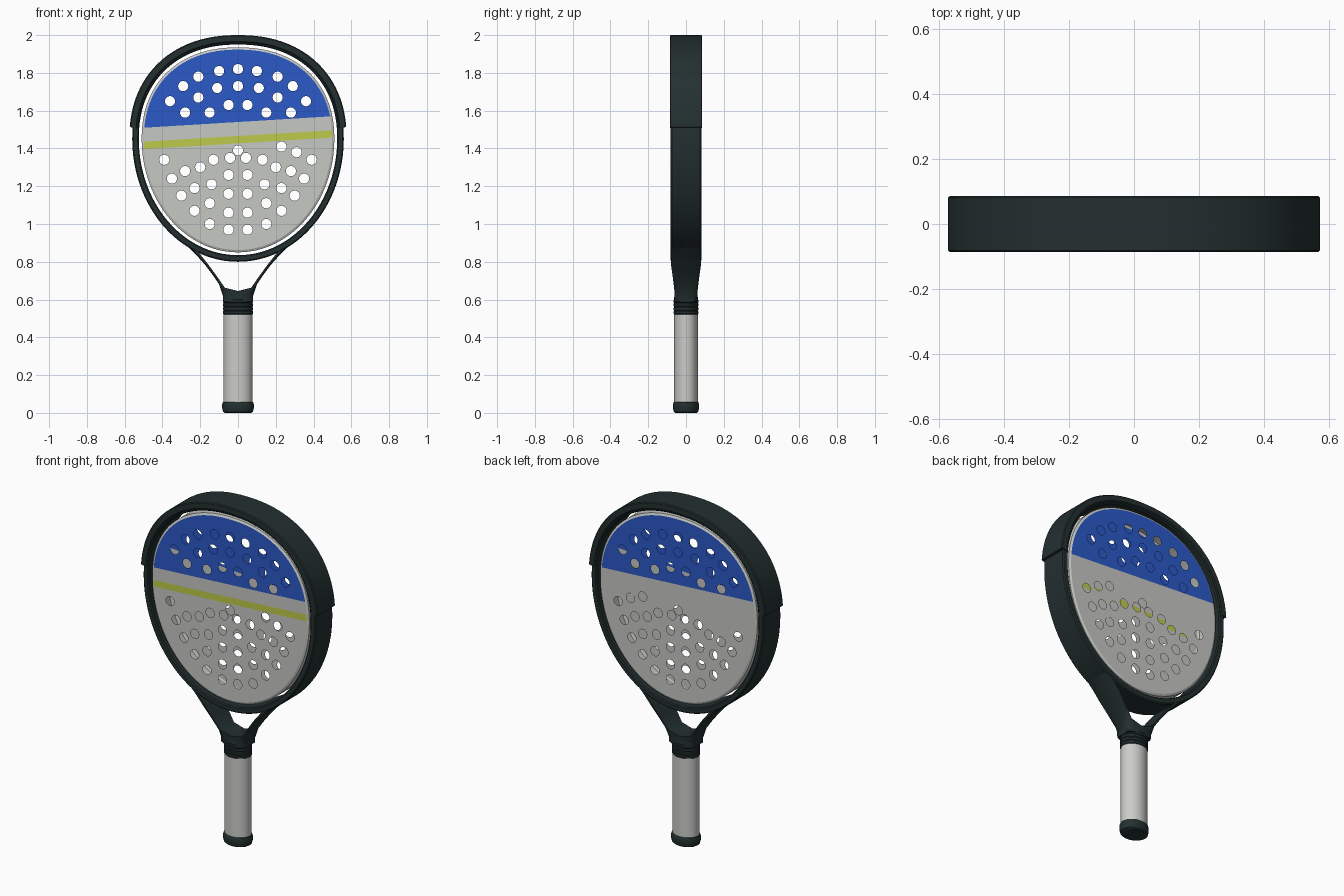
import bpy, bmesh
from math import sin, cos, pi, radians

cube = bpy.data.objects.get("Cube")
if cube:
    bpy.data.objects.remove(cube)


def material(name, rgb):
    m = bpy.data.materials.new(name)
    m.use_nodes = True
    m.diffuse_color = (*rgb, 1)
    m.node_tree.nodes["Principled BSDF"].inputs["Base Color"].default_value = (*rgb, 1)
    return m


DARK = material("dark green black", (.017, .029, .029))
GREY = material("light grey", (.565, .578, .552))
BLUE = material("blue", (.025, .102, .578))
LIME = material("lime yellow", (.515, .597, .07))
WHITE = material("grip white", (.6, .61, .58))


def finish(name, bm, mats, angle=35):
    mesh = bpy.data.meshes.new(name)
    bm.to_mesh(mesh)
    bm.free()
    for m in mats:
        mesh.materials.append(m)
    mesh.shade_smooth()
    mesh.set_sharp_from_angle(angle=radians(angle))
    obj = bpy.data.objects.new(name, mesh)
    bpy.context.collection.objects.link(obj)
    return obj


def skin(name, rings, mat, ring_closed=True, loop=False, caps=False, angle=35):
    """Join a row of equal point rings with quads."""
    bm = bmesh.new()
    rows = [[bm.verts.new(p) for p in ring] for ring in rings]
    n = len(rows[0])
    pairs = list(zip(rows, rows[1:])) + ([(rows[-1], rows[0])] if loop else [])
    for a, b in pairs:
        for i in range(n if ring_closed else n - 1):
            j = (i + 1) % n
            bm.faces.new((a[i], a[j], b[j], b[i]))
    if caps:
        bm.faces.new(rows[0])
        bm.faces.new(rows[-1])
    bmesh.ops.recalc_face_normals(bm, faces=bm.faces[:])
    return finish(name, bm, [mat], angle)


# Egg outline of the head, grown outward by t
MID = 1.45
SEG = 128


def egg(angle, t, y):
    c, s = cos(angle), sin(angle)
    p = 0.9 if s > 0 else 1
    height = (.485 if s > 0 else .6) + t
    x = (.51 + t) * abs(c) ** p * (1 if c > 0 else -1)
    z = height * abs(s) ** p * (1 if s > 0 else -1)
    return (x, y, MID + z)


def band(name, profile, mat, start=0, end=2 * pi, full=True, closed=True):
    count = SEG if full else SEG // 2
    steps = count if full else count + 1
    angles = [start + (end - start) * i / count for i in range(steps)]
    rings = [[egg(a, t, y) for t, y in profile] for a in angles]
    return skin(name, rings, mat, ring_closed=closed, loop=full, caps=not full)


def box_profile(t0, t1, d, b):
    """Chamfered cross-section of a band."""
    half = [(t0, d - b), (t0 + b, d), (t1 - b, d), (t1, d - b)]
    return half + [(t, -y) for t, y in reversed(half)]


band("frame", box_profile(.015, .05, .081, .006), DARK)
band("bumper_guard", box_profile(.026, .065, .086, .005), DARK, .09, pi - .09, full=False)

# Hollow face: rim wall plus a drilled sheet on either side
RIM, DEPTH = .012, .073
band("face_rim", [(-RIM, DEPTH), (0, DEPTH - .006), (0, .006 - DEPTH), (-RIM, -DEPTH)],
     GREY, closed=False)

MIRRORED = [
    (.1, 1.81), (.21, 1.78), (.29, 1.73), (.36, 1.65),
    (.11, 1.72), (.21, 1.67), (.28, 1.59), (.05, 1.63), (.15, 1.59),
    (.39, 1.34), (.042, 1.35), (.13, 1.34), (.2, 1.3), (.28, 1.28), (.35, 1.24),
    (.05, 1.26), (.14, 1.21), (.23, 1.19), (.3, 1.15),
    (.05, 1.16), (.15, 1.11), (.23, 1.07), (.05, 1.06), (.15, 1), (.05, .97)]
SINGLE = [(0, 1.82), (0, 1.73), (0, 1.39), (.31, 1.38), (.23, 1.41)]
HOLES = SINGLE + [(s * x, z) for x, z in MIRRORED for s in (1, -1)]
HOLE_R = .027
SLOPE = .061
BLUE_EDGE, LIME_TOP, LIME_LOW = 1.54, 1.466, 1.427


def face_sheet(name, side):
    y = side * DEPTH
    slope = -side * SLOPE
    bm = bmesh.new()

    def add_loop(points):
        verts = [bm.verts.new(p) for p in points]
        for i, v in enumerate(verts):
            bm.edges.new((v, verts[i - 1]))

    add_loop([egg(2 * pi * i / SEG, -RIM, y) for i in range(SEG)])
    for hx, hz in HOLES:
        add_loop([(hx + HOLE_R * cos(pi * k / 10), y, hz + HOLE_R * sin(pi * k / 10))
                  for k in range(20)])
    bmesh.ops.triangle_fill(bm, use_beauty=True, edges=bm.edges[:], normal=(0, side, 0))
    # Slanted colour boundaries
    for level in (BLUE_EDGE, LIME_TOP, LIME_LOW):
        bmesh.ops.bisect_plane(bm, geom=bm.verts[:] + bm.edges[:] + bm.faces[:],
                               plane_co=(0, y, level), plane_no=(-slope, 0, 1))
    bm.normal_update()
    for f in bm.faces:
        if f.normal.y * side < 0:
            f.normal_flip()
        c = f.calc_center_median()
        h = c.z - slope * c.x
        if h > BLUE_EDGE:
            f.material_index = 1
        elif side < 0 and LIME_LOW < h < LIME_TOP:
            f.material_index = 2
    finish(name, bm, [GREY, BLUE, LIME])


face_sheet("front_face", -1)
face_sheet("back_face", 1)

# Throat arms: outer x, z, inner x, z, half depth
ARM = [(.078, .59, 0, .59, .06), (.08, .62, 0, .645, .06), (.1, .68, .07, .663, .063),
       (.13, .725, .113, .725, .071), (.175, .785, .162, .792, .08),
       (.22, .835, .205, .845, .08), (.275, .89, .255, .9, .08)]
SECTION = [(1, -1), (.35, -1), (0, -.75), (0, .75), (.35, 1), (1, 1)]
for label, s in (("left", 1), ("right", -1)):
    rings = [[(s * (ox + (ix - ox) * u), d * v, oz + (iz - oz) * u) for u, v in SECTION]
             for ox, oz, ix, iz, d in ARM]
    skin(label + "_throat_arm", rings, DARK, caps=True, angle=50)


# Handle parts with an oval section
def oval(name, profile, mat):
    n = 40
    rings = [[(r * cos(2 * pi * i / n), .82 * r * sin(2 * pi * i / n), z) for i in range(n)]
             for r, z in profile]
    return skin(name, rings, mat, caps=True)


oval("grip", [(.076, .04), (.076, .535)], WHITE)
oval("butt_cap", [(.07, 0), (.079, .006), (.084, .025), (.084, .045), (.08, .056), (.074, .06)], DARK)
ribs = []
for k in range(4):
    z = .522 + .02 * k
    ribs += [(.076, z), (.08, z + .004), (.08, z + .015), (.076, z + .019)]
oval("ribbed_collar", ribs + [(.078, .61), (.07, .625)], DARK)
